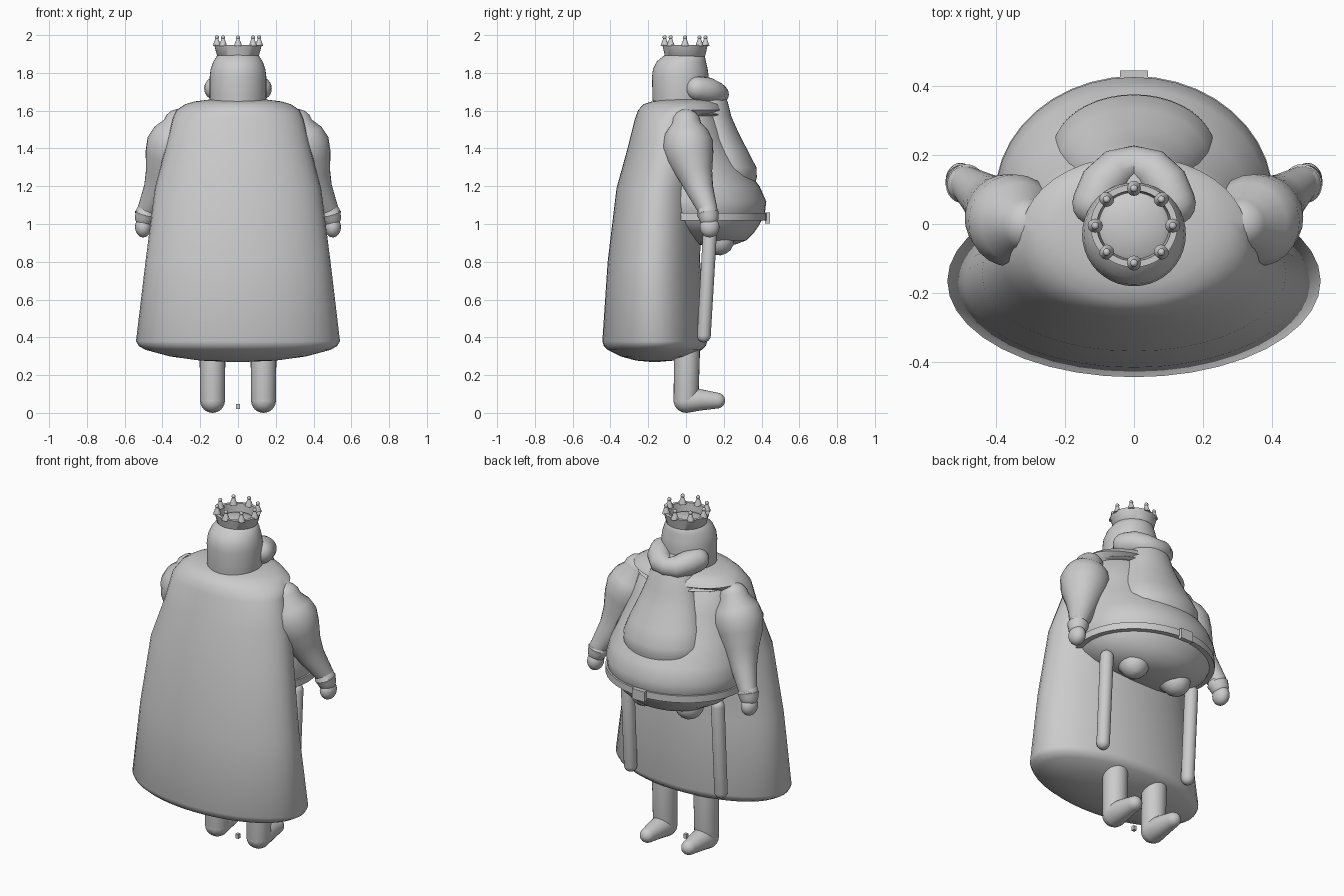
import bpy, bmesh, math
from mathutils import Vector, Matrix

cube = bpy.data.objects.get("Cube")
if cube:
    bpy.data.objects.remove(cube, do_unlink=True)

grey = bpy.data.materials.new("plain_grey")
grey.use_nodes = True
grey.diffuse_color = (0.6, 0.6, 0.6, 1)
grey.node_tree.nodes["Principled BSDF"].inputs["Base Color"].default_value = (0.6, 0.6, 0.6, 1)


def finish(name, bm, angle=40):
    bmesh.ops.recalc_face_normals(bm, faces=bm.faces)
    mesh = bpy.data.meshes.new(name)
    bm.to_mesh(mesh)
    bm.free()
    mesh.materials.append(grey)
    obj = bpy.data.objects.new(name, mesh)
    bpy.context.collection.objects.link(obj)
    bpy.ops.object.select_all(action='DESELECT')
    obj.select_set(True)
    bpy.context.view_layer.objects.active = obj
    bpy.ops.object.shade_smooth_by_angle(angle=math.radians(angle))
    return obj


def skin(name, rings, caps=True):
    """Bridge successive loops of points."""
    bm = bmesh.new()
    loops = [[bm.verts.new(p) for p in ring] for ring in rings]
    n = len(loops[0])
    for a, b in zip(loops, loops[1:]):
        for i in range(n):
            j = (i + 1) % n
            bm.faces.new((a[i], a[j], b[j], b[i]))
    if caps:
        bm.faces.new(loops[0])
        bm.faces.new(loops[-1])
    return finish(name, bm)


def loft(name, profile, caps=True, n=40):
    """Horizontal ellipses given as (z, centre y, radius x, radius y)."""
    rings = []
    for z, cy, rx, ry in profile:
        angles = [math.tau * i / n for i in range(n)]
        rings.append([(rx * math.cos(t), cy + ry * math.sin(t), z) for t in angles])
    return skin(name, rings, caps)


def tube(name, path, n=24):
    """Round-ended tube along points given as (x, y, z, radius)."""
    pts = [Vector(p[:3]) for p in path]
    radii = [p[3] for p in path]
    stations = []
    first = (pts[1] - pts[0]).normalized()
    last = (pts[-1] - pts[-2]).normalized()
    bends = [math.radians(a) for a in (4, 25, 45, 68)]
    for t in bends:
        stations.append((pts[0] - first * radii[0] * math.cos(t), radii[0] * math.sin(t), first))
    for i, p in enumerate(pts):
        d = (pts[min(i + 1, len(pts) - 1)] - pts[max(i - 1, 0)]).normalized()
        stations.append((p, radii[i], d))
    for t in reversed(bends):
        stations.append((pts[-1] + last * radii[-1] * math.cos(t), radii[-1] * math.sin(t), last))
    rings = []
    side = stations[0][2].orthogonal().normalized()
    for c, r, d in stations:
        side = (side - d * side.dot(d)).normalized()
        up = d.cross(side)
        rings.append([c + r * (side * math.cos(math.tau * i / n) + up * math.sin(math.tau * i / n))
                      for i in range(n)])
    return skin(name, rings)


def ball(name, loc, size, n=24):
    bm = bmesh.new()
    bmesh.ops.create_uvsphere(bm, u_segments=n, v_segments=n // 2, radius=1,
                              matrix=Matrix.LocRotScale(Vector(loc), None, Vector(size)))
    return finish(name, bm)


def box(name, loc, size):
    bm = bmesh.new()
    bmesh.ops.create_cube(bm, size=1, matrix=Matrix.LocRotScale(Vector(loc), None, Vector(size)))
    return finish(name, bm)


# Cape: closed bell with a domed underside and an overhanging collar
loft("cape", [
    (.27, -.165, .02, .01), (.278, -.165, .2, .1), (.30, -.165, .36, .18), (.335, -.165, .49, .25),
    (.355, -.165, .525, .27), (.38, -.165, .54, .278), (.8, -.17, .49, .245), (1.19, -.145, .44, .223),
    (1.4, -.095, .385, .215), (1.56, -.085, .345, .185), (1.605, -.028, .325, .225),
    (1.635, -.02, .28, .205), (1.65, -.015, .23, .165), (1.66, -.01, .15, .12)])
ball("collar_fold", (0, .03, 1.58), (.27, .165, .016), 32)

# Torso with round belly
loft("torso", [
    (.885, .15, .02, .02), (.892, .15, .13, .11), (.915, .14, .23, .18), (.955, .11, .31, .25),
    (1.0, .09, .36, .3), (1.06, .08, .392, .338), (1.12, .08, .4, .345), (1.2, .07, .385, .32),
    (1.32, .045, .345, .255), (1.45, .02, .3, .2), (1.57, 0, .27, .17), (1.63, -.01, .18, .13)])
loft("belt", [
    (1.02, .08, .37, .32), (1.02, .08, .402, .348), (1.06, .08, .402, .348), (1.06, .08, .37, .32)], False)
box("buckle", (0, .432, 1.033), (.08, .025, .06))

# Head, beard and moustache
loft("head", [
    (1.6, -.03, .14, .14), (1.66, -.03, .15, .147), (1.78, -.03, .15, .15), (1.82, -.03, .145, .145),
    (1.86, -.025, .131, .131), (1.89, -.01, .112, .11), (1.908, -.005, .085, .085), (1.918, -.005, .03, .03)])
loft("beard", [
    (1.74, .1, .02, .02), (1.72, .11, .08, .07), (1.65, .12, .125, .10), (1.57, .13, .15, .11),
    (1.48, .155, .178, .125), (1.38, .185, .215, .147), (1.3, .208, .236, .165), (1.25, .21, .235, .165),
    (1.19, .22, .2, .14), (1.15, .22, .1, .08)])
tube("moustache", [
    (-.115, .06, 1.718, .064), (-.09, .115, 1.71, .067), (-.048, .158, 1.692, .062), (0, .175, 1.688, .052),
    (.048, .158, 1.692, .062), (.09, .115, 1.71, .067), (.115, .06, 1.718, .064)])

# Crown with eight ball-tipped points
loft("crown_band", [
    (1.88, -.005, .1, .095), (1.888, -.005, .11, .106), (1.95, -.005, .126, .12),
    (1.95, -.005, .108, .102), (1.88, -.005, .1, .095)], False)
for i in range(8):
    t = math.tau * i / 8
    x, y = .112 * math.cos(t), -.005 + .108 * math.sin(t)
    bm = bmesh.new()
    bmesh.ops.create_cone(bm, cap_ends=True, segments=12, radius1=.022, radius2=.004, depth=.05,
                          matrix=Matrix.Translation((x, y, 1.968)))
    finish("crown_point", bm)
    ball("crown_bead", (x, y, 1.989), (.011, .011, .011), 12)

# Limbs and hanging robe trims, mirrored
for s, side in ((1, "left"), (-1, "right")):
    tube(side + "_sleeve", [
        (s * .315, 0, 1.53, .08), (s * .33, .003, 1.48, .118), (s * .35, .01, 1.42, .135),
        (s * .372, .025, 1.35, .123), (s * .4, .05, 1.26, .092), (s * .43, .075, 1.18, .072),
        (s * .485, .118, 1.07, .05)])
    tube(side + "_cuff", [(s * .487, .115, 1.062, .054), (s * .488, .116, 1.056, .058),
                          (s * .494, .12, 1.036, .052)])
    ball(side + "_hand", (s * .502, .125, .985), (.043, .052, .055))
    tube(side + "_robe_trim", [(s * .295, .125, .93, .037), (s * .295, .095, .41, .036)])
    tube(side + "_thigh", [(s * .13, .14, .98, .11), (s * .145, .175, .915, .08)])
    tube(side + "_leg", [(s * .135, .005, .6, .068), (s * .135, .005, .3, .068), (s * .135, 0, .069, .066)])
    tube(side + "_foot", [(s * .135, 0, .067, .066), (s * .135, .08, .07, .056), (s * .135, .165, .066, .042)])

# Small block between the feet
box("ground_block", (0, 0, .035), (.02, .02, .025))
bpy.context.view_layer.update()
lowest = min((o.matrix_world @ v.co).z for o in bpy.data.objects if o.type == 'MESH' for v in o.data.vertices)
for o in bpy.data.objects:
    if o.type == 'MESH':
        o.location.z -= lowest
